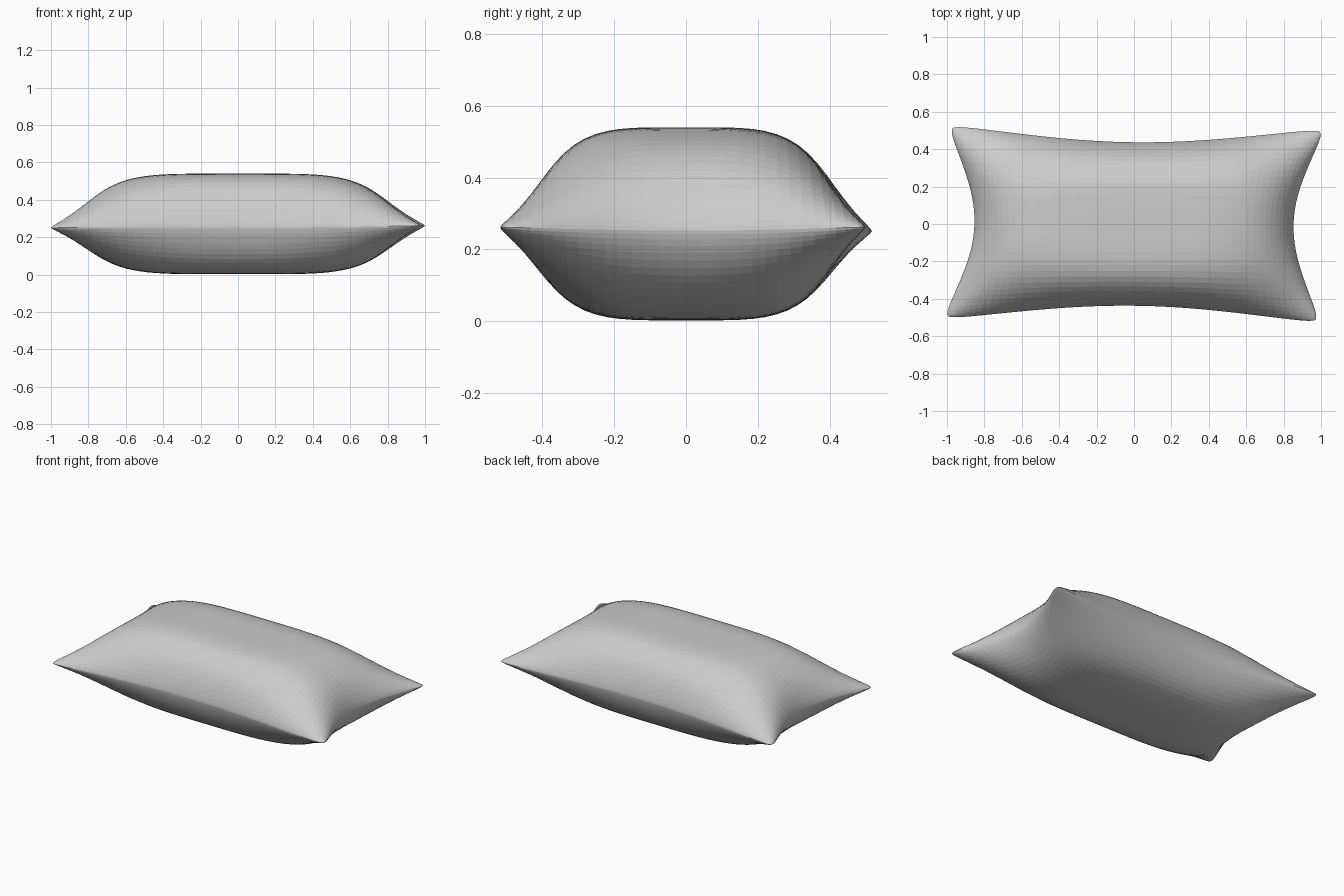
import bpy, bmesh
from math import sin, pi

if "Cube" in bpy.data.objects:
    bpy.data.objects.remove(bpy.data.objects["Cube"])

NX, NY = 52, 36           # facets along length and width
SEAM, UP, DOWN = 0.252, 0.288, 0.25


def place(s, t, side):
    """Map a square parameter (-1..1) onto the stuffed pillow surface."""
    u, v = sin(s * pi / 2), sin(t * pi / 2)
    a, b = abs(u), abs(v)
    tip = 1 - 0.03 * (a * b) ** 25                     # rounded corner tips
    x = 0.853 * u * (1 + 0.183 * b ** 2 * a ** 3) * tip + 0.012 * v * u * u
    y = 0.437 * v * (1 + 0.19 * a ** 2 * b ** 3) * tip - 0.01 * u * v * v
    # stuffed profile: steep walls, boxy mid sections, rounder toward the corners
    f = max(0, 1 - a ** (5 - 2.4 * b * b)) ** (0.7 - 0.15 * b * b)
    g = max(0, 1 - b ** (4.4 - 1.0 * a * a)) ** (0.74 - 0.1 * a * a)
    seam = SEAM + 0.006 * u * a ** 3 * b ** 2 + 0.004 * (a * b) ** 2
    return x, y, seam + side * f * g


bm = bmesh.new()
# upper and lower cloth panels
for side in (UP, -DOWN):
    rows = [[bm.verts.new(place(2 * i / NX - 1, 2 * j / NY - 1, side))
             for i in range(NX + 1)] for j in range(NY + 1)]
    for j in range(NY):
        for i in range(NX):
            quad = [rows[j][i], rows[j][i + 1], rows[j + 1][i + 1], rows[j + 1][i]]
            bm.faces.new(quad if side > 0 else quad[::-1])

# sew the panels together along the seam
edge = [v for v in bm.verts if v.is_boundary]
bmesh.ops.remove_doubles(bm, verts=edge, dist=0.00001)
bmesh.ops.recalc_face_normals(bm, faces=bm.faces)

mesh = bpy.data.meshes.new("pillow")
bm.to_mesh(mesh)
bm.free()
pillow = bpy.data.objects.new("pillow", mesh)
bpy.context.collection.objects.link(pillow)
